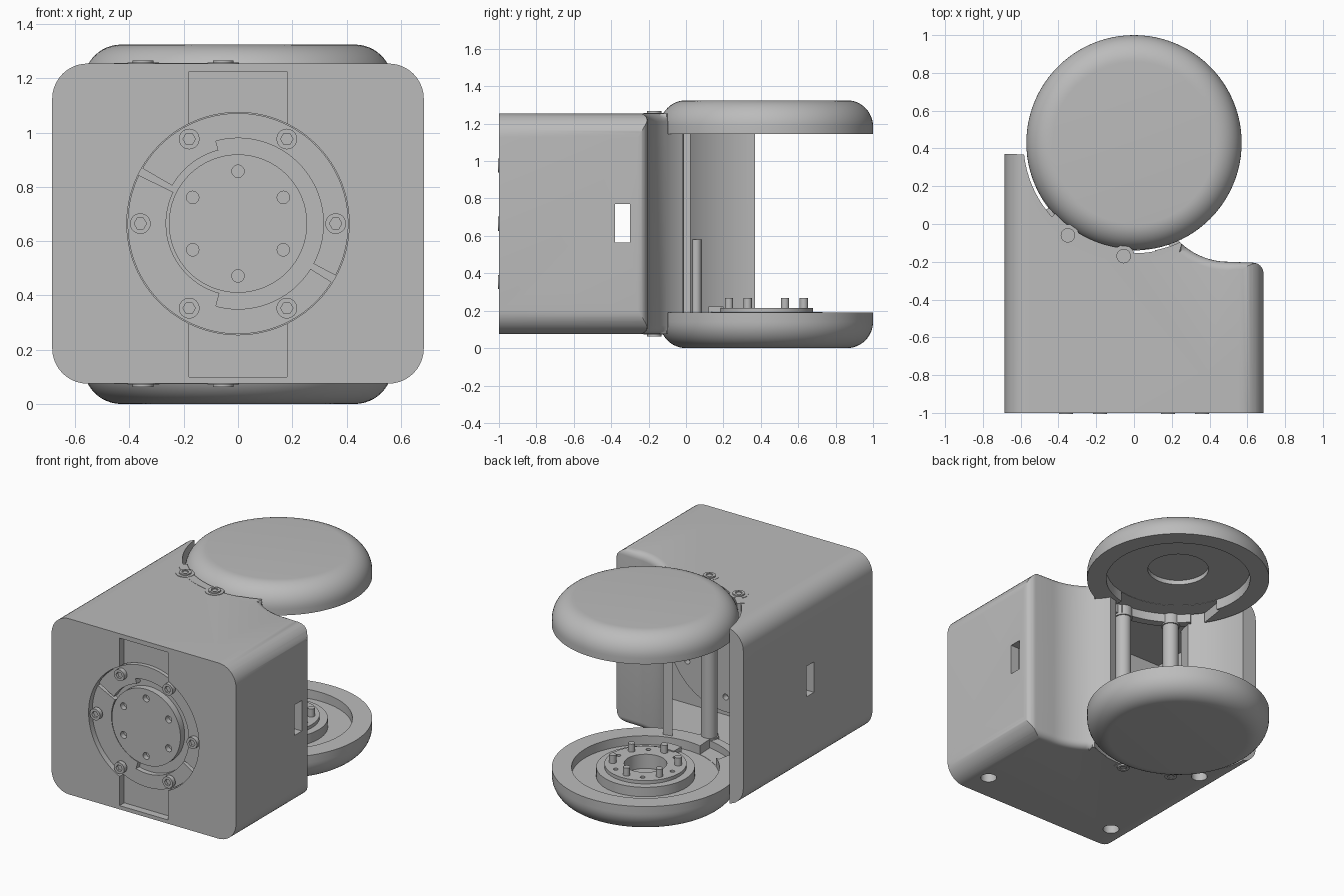
import bpy, bmesh
from math import sin, cos, radians, pi
from mathutils import Vector

if "Cube" in bpy.data.objects:
    bpy.data.objects.remove(bpy.data.objects["Cube"])

grey = bpy.data.materials.new("plain_grey")
grey.use_nodes = True
grey.diffuse_color = (0.5, 0.5, 0.5, 1)
grey.node_tree.nodes["Principled BSDF"].inputs["Base Color"].default_value = (0.5, 0.5, 0.5, 1)

HUB_Y, MID_Z = 0.43, 0.665      # disc axis and motor axis


def finish(name, bm):
    bmesh.ops.recalc_face_normals(bm, faces=bm.faces)
    me = bpy.data.meshes.new(name)
    bm.to_mesh(me)
    bm.free()
    me.materials.append(grey)
    ob = bpy.data.objects.new(name, me)
    bpy.context.collection.objects.link(ob)
    return ob


def prism(name, pts, lo, hi, axis="z", bevel_rule=None, width=0.05):
    """Extrude a flat outline along z, or along y with points read as (x, z)."""
    bm = bmesh.new()
    place = (lambda p, h: (p[0], p[1], h)) if axis == "z" else (lambda p, h: (p[0], h, p[1]))
    face = bm.faces.new([bm.verts.new(place(p, lo)) for p in pts])
    ext = bmesh.ops.extrude_face_region(bm, geom=[face])
    new = [v for v in ext["geom"] if isinstance(v, bmesh.types.BMVert)]
    shift = Vector((0, 0, hi - lo)) if axis == "z" else Vector((0, hi - lo, 0))
    bmesh.ops.translate(bm, verts=new, vec=shift)
    bmesh.ops.recalc_face_normals(bm, faces=bm.faces)
    if bevel_rule:
        edges = [e for e in bm.edges if bevel_rule(e)]
        bmesh.ops.bevel(bm, geom=edges, offset=width, segments=5, profile=0.5, affect="EDGES")
    return finish(name, bm)


def arc(cx, cy, r, a0, a1, n=12):
    return [(cx + r * cos(radians(a0 + (a1 - a0) * i / n)),
             cy + r * sin(radians(a0 + (a1 - a0) * i / n))) for i in range(n + 1)]


def rod(name, x, c, r, lo, hi, axis="z", n=32):
    return prism(name, arc(x, c, r, 0, 360, n)[:-1], lo, hi, axis)


def rect(x0, x1, y0, y1):
    return [(x0, y0), (x1, y0), (x1, y1), (x0, y1)]


def sector(name, r0, r1, a0, a1, lo, hi):
    return prism(name, arc(0, MID_Z, r1, a0, a1, 36) + arc(0, MID_Z, r0, a1, a0, 36), lo, hi, "y")


def boolean(ob, cutters, op="DIFFERENCE"):
    for c in cutters:
        m = ob.modifiers.new("cut", "BOOLEAN")
        m.operation, m.object, m.solver = op, c, "EXACT"
    dg = bpy.context.evaluated_depsgraph_get()
    dg.update()
    me = bpy.data.meshes.new_from_object(ob.evaluated_get(dg))
    ob.modifiers.clear()
    ob.data = me
    for c in cutters:
        bpy.data.objects.remove(c)
    return ob


def lathe(name, prof, n=96):
    bm = bmesh.new()
    vs = [bm.verts.new((r, 0, z)) for r, z in prof]
    es = [bm.edges.new(p) for p in zip(vs, vs[1:])]
    bmesh.ops.spin(bm, geom=vs + es, cent=(0, 0, 0), axis=(0, 0, 1), angle=2 * pi, steps=n)
    bmesh.ops.remove_doubles(bm, verts=bm.verts, dist=0.0005)
    bmesh.ops.translate(bm, verts=bm.verts, vec=(0, HUB_Y, 0))
    return finish(name, bm)


def ring(r, start=0):
    return [(r * cos(radians(a + start)), r * sin(radians(a + start))) for a in range(0, 360, 60)]


def screw(name, x, c, face, out, axis, r=0.038):
    """Socket head with a hexagonal recess; out is the direction the head points."""
    lo, hi = sorted((face, face + out))
    head = rod(name, x, c, r, lo, hi, axis)
    tip = face + out
    lo, hi = sorted((tip - out * 0.6, tip + out))
    return boolean(head, [rod("socket", x, c, r * 0.6, lo, hi, axis, 6)])


# Housing: plan outline crossed with a rounded front outline
plan = ([(-0.685, -1), (0.685, -1)] + arc(0.63, -0.26, 0.055, 0, 90, 8)
        + arc(0.5, 0.17, 0.37, 270, 210, 20) + [(0.12, -0.03)]
        + arc(0, HUB_Y, 0.585, 281, 186, 40) + [(-0.685, 0.37)])
scoop = lambda e: (all(v.co.x > 0.24 and v.co.y > -0.262 for v in e.verts)
                   and abs(e.verts[0].co.z - e.verts[1].co.z) < 0.001)
housing = prism("housing", plan, 0.075, 1.255, "z", scoop, 0.045)
outline = []
for sx, sz, a in ((1, 1, 0), (-1, 1, 90), (-1, -1, 180), (1, -1, 270)):
    outline += arc(sx * 0.555, MID_Z + sz * 0.46, 0.13, a, a + 90, 10)
boolean(housing, [prism("envelope", outline, -1, 0.5, "y")], "INTERSECT")

# Hollow inside, disc seats, side windows, front recess and underside holes
cavity = [(-0.62, -0.5), (0.62, -0.5), (0.62, -0.27), (0.48, -0.26), (0.33, -0.21), (0.2, -0.13),
          (0.12, -0.03), (0.12, 0.1), (-0.4, 0.1), (-0.45, -0.08), (-0.62, -0.12)]
cuts = [prism("cavity", cavity, 0.17, 1.16),
        rod("seat_low", 0, HUB_Y, 0.58, -0.1, 0.19, n=96),
        rod("seat_high", 0, HUB_Y, 0.58, 1.145, 1.4, n=96),
        prism("window", rect(-0.8, 0.8, -0.38, -0.3), 0.565, 0.77),
        rod("round_recess", 0, MID_Z, 0.41, -1.1, -0.93, "y", 96),
        prism("strip_recess", rect(-0.18, 0.18, 0.1, 1.225), -1.1, -0.95, "y")]
cuts += [rod("foot_hole", x, y, 0.05, 0, 0.15) for x, y in ((-0.5, -0.82), (0.5, -0.82), (-0.5, 0.04))]
boolean(housing, cuts)

# Motor: raised collar pieces, rotor and rear face
sector("collar_upper_right", 0.315, 0.407, -28, 105, -0.972, -0.92)
sector("collar_upper_left", 0.28, 0.407, 105, 150, -0.972, -0.92)
sector("collar_lower_left", 0.265, 0.407, 154, 255, -0.965, -0.92)
sector("collar_lower_right", 0.315, 0.407, 255, 328, -0.965, -0.92)
rotor = rod("rotor", 0, MID_Z, 0.255, -0.975, -0.9, "y", 64)
boolean(rotor, [rod("hole", x, MID_Z + z, 0.023, -1, -0.94, "y", 20) for x, z in ring(0.193, 30)])
rear = rod("motor_rear", 0, MID_Z, 0.43, -0.55, -0.42, "y", 64)
boolean(rear, [rod("hole", x, MID_Z + z, 0.02, -0.46, -0.4, "y", 20) for x, z in ring(0.33, 30)])
for i, (x, z) in enumerate(ring(0.36)):
    screw("front_screw_%d" % i, x, MID_Z + z, -0.975, -0.03, "y")

# Rounded discs; the lower one holds the hub
fillet = arc(0.43, 0.14, 0.14, -90, 0, 12)
lower = lathe("lower_disc", [(0, 0)] + fillet + [
    (0.57, 0.19), (0.45, 0.19), (0.45, 0.13), (0.3, 0.13), (0.3, 0.193), (0.25, 0.193),
    (0.25, 0.215), (0.13, 0.215), (0.13, 0.12), (0, 0.12)])
upper = lathe("upper_disc", [(0, 1.325)] + [(r, 1.325 - z) for r, z in fillet] + [
    (0.57, 1.145), (0.45, 1.145), (0.45, 1.215), (0.19, 1.215), (0.19, 1.245), (0, 1.245)])
channel = [(-0.45, 0.3), (0.1, 0.1), (0.08, -0.3), (-0.5, -0.05)]
boolean(upper, [prism("channel", channel, 1.1, 1.213)])
slot = [(-0.3, 0.08), (-0.1, 0.04), (-0.08, -0.3), (-0.36, -0.2)]
boolean(lower, [prism("channel", slot, 0.132, 0.3)])

# Hub pegs, small bolt holes and locating tab
for i, (x, y) in enumerate(ring(0.2, 30)):
    rod("hub_peg_%d" % i, x, HUB_Y + y, 0.022, 0.2, 0.268, n=20)
boolean(lower, [rod("hole", x, HUB_Y + y, 0.015, 0.2, 0.3, n=16) for x, y in ring(0.2)])
prism("hub_tab", rect(-0.05, 0.05, 0.12, 0.2), 0.185, 0.222)

# Posts joining the discs, with lugs and screws at both ends
for i, (x, y) in enumerate(((-0.35, -0.06), (-0.055, -0.17))):
    rod("post_%d" % i, x, y, 0.05, 0.08, 1.25)
    for side, lo, hi, face, out in (("low", 0.072, 0.19, 0.072, -0.01),
                                    ("high", 1.145, 1.258, 1.257, 0.01)):
        rod("lug_%s_%d" % (side, i), x, y, 0.058, lo, hi)
        screw("post_screw_%s_%d" % (side, i), x, y, face, out, "z")
rod("stub_post", -0.45, 0.055, 0.027, 0.17, 0.58)

# Flange strips between the posts
strip = arc(0, HUB_Y, 0.615, 222, 269, 16) + arc(0, HUB_Y, 0.56, 269, 222, 16)
prism("flange_low", strip, 0.074, 0.18)
prism("flange_high", strip, 1.155, 1.2565)

# Smooth curved sides, keep hard edges
for ob in bpy.context.collection.objects:
    ob.select_set(ob.type == "MESH" and grey.name in ob.data.materials)
    if ob.select_get():
        bpy.context.view_layer.objects.active = ob
bpy.ops.object.shade_smooth_by_angle(angle=radians(30))
